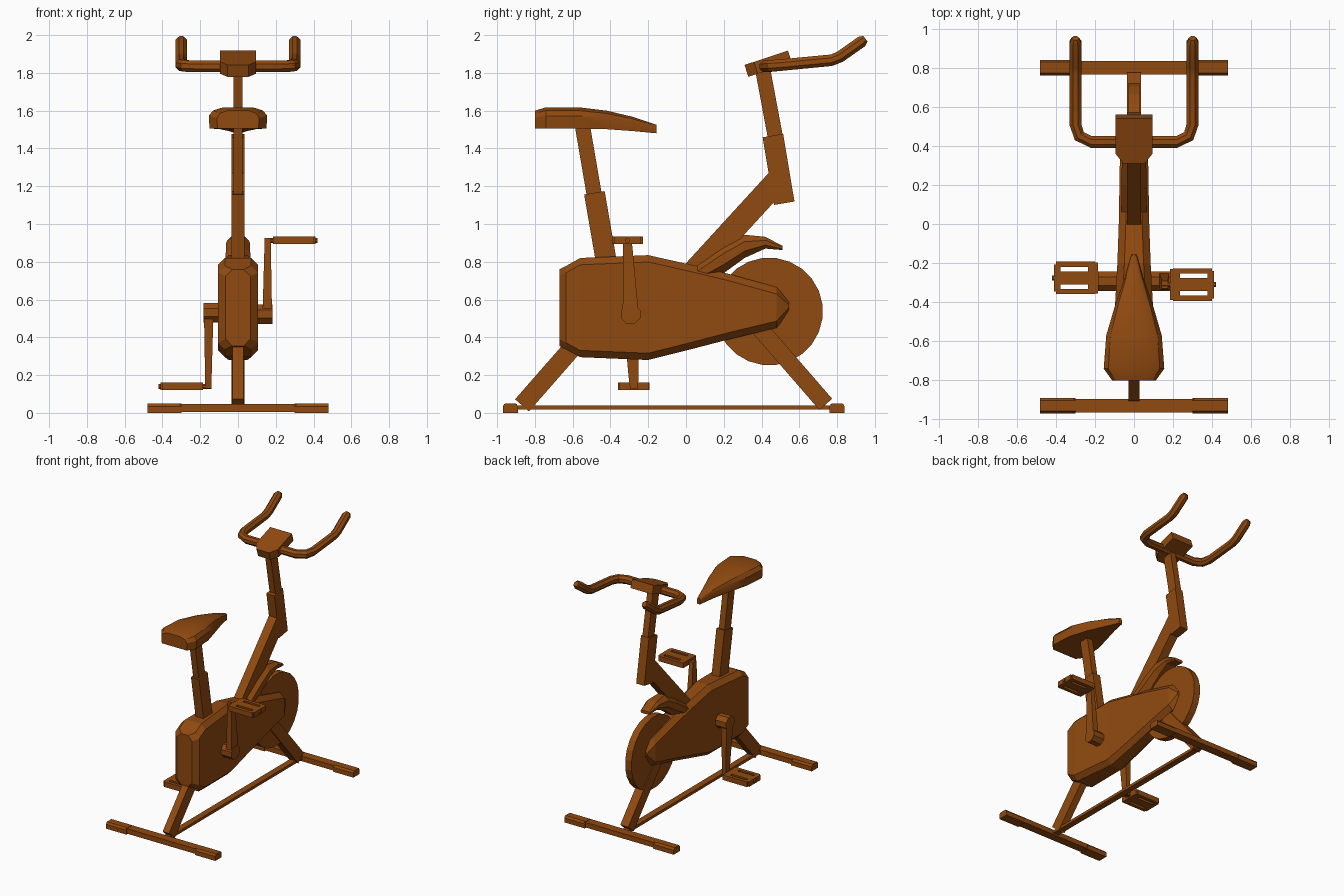
import bpy, bmesh, math
from mathutils import Vector

cube = bpy.data.objects.get("Cube")
if cube:
    bpy.data.objects.remove(cube, do_unlink=True)

BROWN = (0.28, 0.068, 0.005, 1)
paint = bpy.data.materials.new("brown")
paint.use_nodes = True
paint.diffuse_color = BROWN
paint.node_tree.nodes["Principled BSDF"].inputs["Base Color"].default_value = BROWN


def finish(name, bm, place=None, smooth=False):
    """Turn a bmesh into a named object, optionally moving its vertices."""
    if place:
        for v in bm.verts:
            v.co = place(v.co)
    bmesh.ops.recalc_face_normals(bm, faces=bm.faces)
    mesh = bpy.data.meshes.new(name)
    bm.to_mesh(mesh)
    bm.free()
    mesh.materials.append(paint)
    obj = bpy.data.objects.new(name, mesh)
    bpy.context.collection.objects.link(obj)
    if smooth:
        bpy.ops.object.select_all(action='DESELECT')
        obj.select_set(True)
        bpy.context.view_layer.objects.active = obj
        bpy.ops.object.shade_smooth_by_angle(angle=math.radians(30))
    return obj


def skin(bm, rings):
    """Join rings of points into a capped skin."""
    loops = [[bm.verts.new(p) for p in ring] for ring in rings]
    n = len(loops[0])
    for a, b in zip(loops, loops[1:]):
        for i in range(n):
            j = (i + 1) % n
            bm.faces.new((a[i], a[j], b[j], b[i]))
    bm.faces.new(loops[0])
    bm.faces.new(loops[-1])


def loft(name, rings, place=None, smooth=False):
    bm = bmesh.new()
    skin(bm, rings)
    return finish(name, bm, place, smooth)


def prism(name, side, x0, x1, place=None):
    """Extrude a side (y, z) outline between two x positions."""
    return loft(name, [[(x, y, z) for y, z in side] for x in (x0, x1)], place)


def beam(name, start, end, width, half):
    """Square tube in the side plane, given its axis and widths."""
    a, b = Vector(start), Vector(end)
    d = (b - a).normalized()
    n = Vector((-d.y, d.x)) * width / 2
    return prism(name, [a + n, b + n, b - n, a - n], -half, half)


def box(bm, x0, x1, y0, y1, z0, z1):
    skin(bm, [[(x, y0, z0), (x, y1, z0), (x, y1, z1), (x, y0, z1)] for x in (x0, x1)])


def disc(name, y, z, r, n, x0, x1, place=None):
    turn = [2 * math.pi * (i + 0.5) / n for i in range(n)]
    prism(name, [(y + r * math.cos(t), z + r * math.sin(t)) for t in turn], x0, x1, place)


def chamfered(y, low, high, w, c):
    """Upright eight-sided section with cut corners."""
    half = [(w - c, high), (w, high - c), (w, low + c), (w - c, low)]
    return [(x, y, z) for x, z in half] + [(-x, y, z) for x, z in reversed(half)]


# Floor bars with end caps, and the rail between them
for label, y in (("rear", -0.93), ("front", 0.8)):
    bm = bmesh.new()
    box(bm, -0.31, 0.31, y - 0.034, y + 0.034, 0.006, 0.046)
    finish(label + "_floor_bar", bm)
    for side, s in (("left", 1), ("right", -1)):
        cap = [(y - 0.04, 0), (y - 0.04, 0.035), (y - 0.028, 0.05),
               (y + 0.028, 0.05), (y + 0.04, 0.035), (y + 0.04, 0)]
        prism(label + "_cap_" + side, cap, s * 0.3, s * 0.48)
bm = bmesh.new()
box(bm, -0.025, 0.025, -0.9, 0.77, 0.018, 0.04)
finish("floor_rail", bm)

# Frame legs, seat post, main tube and steering post
beam("rear_leg", (-0.57, 0.38), (-0.868, 0.04), 0.098, 0.028)
beam("front_leg", (0.36, 0.483), (0.74, 0.045), 0.09, 0.035)
beam("seat_sleeve", (-0.415, 0.76), (-0.485, 1.165), 0.11, 0.035)
beam("seat_post", (-0.485, 1.15), (-0.55, 1.53), 0.08, 0.025)
beam("main_tube", (0.0, 0.7), (0.49, 1.235), 0.125, 0.035)
beam("steering_sleeve", (0.52, 1.11), (0.46, 1.468), 0.11, 0.035)
beam("steering_post", (0.475, 1.45), (0.402, 1.84), 0.08, 0.025)

# Chain housing
housing = [(-0.67, 0.355, 0.76, 0.066), (-0.635, 0.335, 0.778, 0.105),
           (-0.56, 0.295, 0.82, 0.105), (-0.2, 0.28, 0.835, 0.085),
           (0.0, 0.33, 0.79, 0.078), (0.23, 0.39, 0.735, 0.074),
           (0.48, 0.45, 0.665, 0.07), (0.545, 0.53, 0.6, 0.04)]
loft("chain_housing", [chamfered(y, a, b, w, min(0.036, (b - a) * 0.4))
                       for y, a, b, w in housing])

# Flywheel and its guard
disc("flywheel", 0.44, 0.537, 0.285, 24, -0.027, 0.027)
guard = [(0.06, 0.68, 0.78, 0.065), (0.2, 0.74, 0.89, 0.065), (0.31, 0.82, 0.943, 0.062),
         (0.42, 0.87, 0.932, 0.055), (0.51, 0.862, 0.885, 0.04)]
loft("wheel_guard", [chamfered(y, a, b, w, (b - a) * 0.3) for y, a, b, w in guard])

# Saddle
saddle = [(-0.8, 1.505, 1.6, 0.112), (-0.74, 1.505, 1.618, 0.155),
          (-0.57, 1.505, 1.618, 0.142), (-0.42, 1.502, 1.6, 0.098),
          (-0.28, 1.492, 1.567, 0.05), (-0.155, 1.48, 1.525, 0.014)]


def saddle_ring(y, low, high, w):
    h = high - low
    half = [(w * 0.5, high), (w * 0.85, low + h * 0.85), (w, low + h * 0.6), (w * 0.97, low)]
    return [(x, y, z) for x, z in half] + [(-x, y, z) for x, z in reversed(half)]


loft("saddle", [saddle_ring(*s) for s in saddle], smooth=True)

# Display console
plan = [(0.055, 0.31), (0.095, 0.36), (0.095, 0.54), (-0.095, 0.54), (-0.095, 0.36), (-0.055, 0.31)]
tops = [(x, y, 1.842 + (y - 0.31) * 0.33) for x, y in plan]
loft("console", [tops, [(x, y + 0.02, z - 0.063) for x, y, z in tops]])

# Handlebar swept along a mirrored path
half_path = [(0.22, 0.42, 1.834), (0.28, 0.45, 1.837), (0.3, 0.51, 1.842),
             (0.3, 0.77, 1.867), (0.3, 0.815, 1.885), (0.3, 0.93, 1.966), (0.3, 0.95, 1.981)]
path = [Vector((-x, y, z)) for x, y, z in reversed(half_path)] + [Vector(p) for p in half_path]
rings = []
for i, p in enumerate(path):
    before, after = path[max(i - 1, 0)], path[min(i + 1, len(path) - 1)]
    t = (after - before).normalized()
    across = t.cross(Vector((0, 0, 1))).normalized()
    up = across.cross(t)
    r = 0.02 if i in (0, len(path) - 1) else 0.033
    turns = [math.pi * (k + 0.5) / 4 for k in range(8)]
    rings.append([p + r * (across * math.cos(a) + up * math.sin(a)) for a in turns])
loft("handlebar", rings, smooth=True)

# Cranks and pedals, the right set turned half round the axle
AXLE_Y, AXLE_Z = -0.293, 0.5265


def opposite(p):
    return Vector((-p.x, 2 * AXLE_Y - p.y, 2 * AXLE_Z - p.z))


for side, place in (("left", None), ("right", opposite)):
    disc("crank_hub_" + side, AXLE_Y, AXLE_Z - 0.004, 0.055, 8, 0.05, 0.183, place)
    arm = [(AXLE_Z, 0.042, 0.13, 0.18), (0.88, 0.025, 0.14, 0.174), (0.925, 0.02, 0.14, 0.174)]
    rings = []
    for z, w, x0, x1 in arm:
        y = AXLE_Y - (z - AXLE_Z) * 0.045
        rings.append([(x0, y - w, z), (x1, y - w, z), (x1, y + w, z), (x0, y + w, z)])
    loft("crank_arm_" + side, rings, place)
    py, pz = -0.31, 0.913
    disc("pedal_axle_" + side, py, pz, 0.014, 8, 0.14, 0.42, place)
    bm = bmesh.new()
    box(bm, 0.22, 0.385, py - 0.034, py + 0.034, pz - 0.02, pz + 0.02)
    for s in (-1, 1):
        box(bm, 0.2, 0.4, py + s * 0.056, py + s * 0.083, pz - 0.02, pz + 0.02)
    box(bm, 0.185, 0.235, py - 0.08, py + 0.08, pz - 0.02, pz + 0.02)
    box(bm, 0.375, 0.41, py - 0.07, py + 0.07, pz - 0.02, pz + 0.02)
    finish("pedal_" + side, bm, place)
